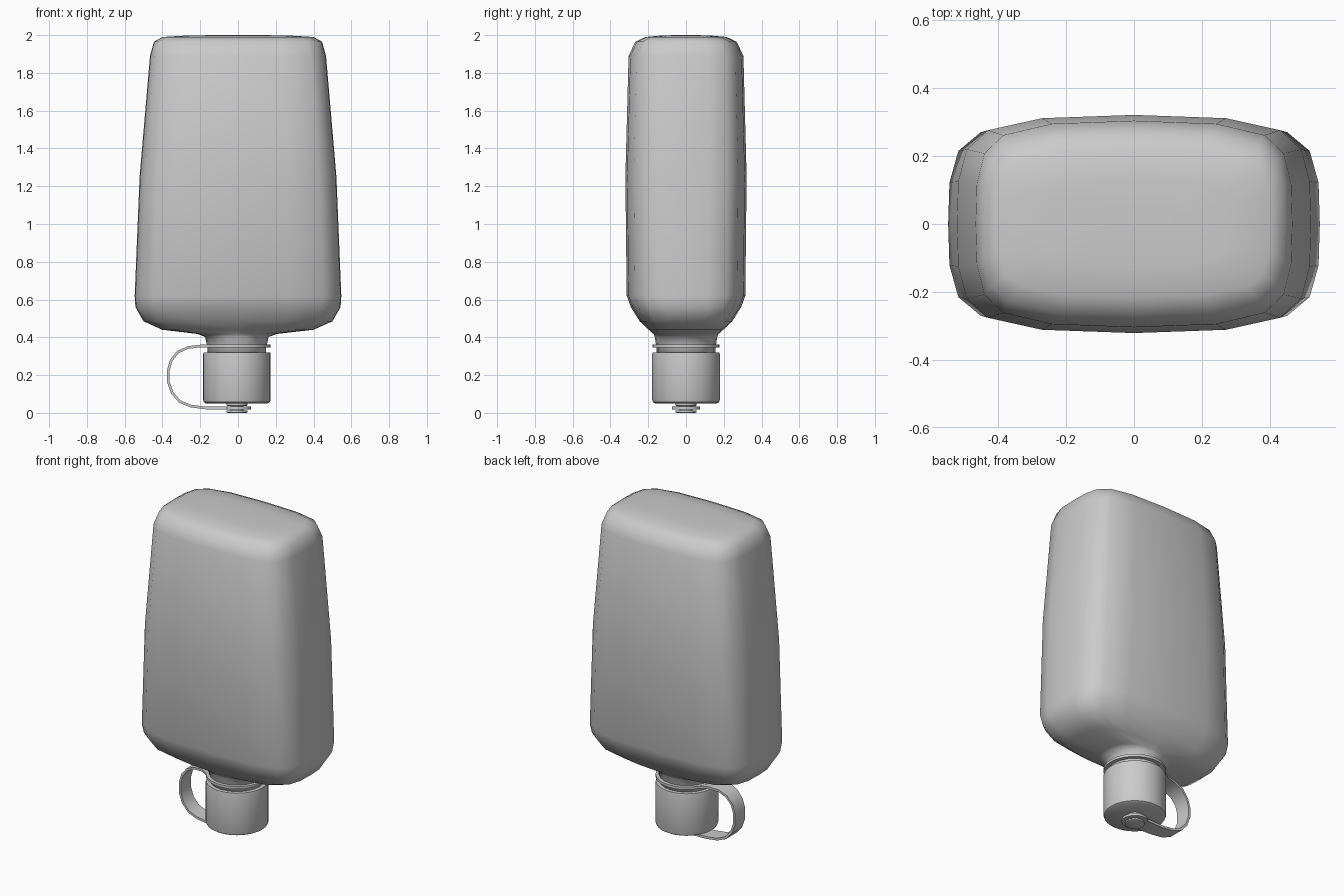
import bpy, bmesh, math

if "Cube" in bpy.data.objects:
    bpy.data.objects.remove(bpy.data.objects["Cube"])

CX = -0.006  # neck and cap axis


def finish(name, bm, angle=None):
    bmesh.ops.recalc_face_normals(bm, faces=bm.faces)
    me = bpy.data.meshes.new(name)
    bm.to_mesh(me)
    bm.free()
    ob = bpy.data.objects.new(name, me)
    bpy.context.collection.objects.link(ob)
    bpy.ops.object.select_all(action='DESELECT')
    ob.select_set(True)
    bpy.context.view_layer.objects.active = ob
    if angle is None:
        bpy.ops.object.shade_smooth()
    else:
        bpy.ops.object.shade_smooth_by_angle(angle=math.radians(angle))
    return ob


def loft(bm, rings, closed=False):
    loops = [[bm.verts.new(p) for p in ring] for ring in rings]
    pairs = list(zip(loops, loops[1:]))
    if closed:
        pairs.append((loops[-1], loops[0]))
    n = len(loops[0])
    for a, b in pairs:
        for i in range(n):
            j = (i + 1) % n
            bm.faces.new((a[i], a[j], b[j], b[i]))
    if not closed:
        bm.faces.new(loops[0])
        bm.faces.new(loops[-1])


def turned(name, profile, closed=False, n=32):
    bm = bmesh.new()
    loft(bm, [[(CX + r * math.cos(2 * math.pi * i / n), r * math.sin(2 * math.pi * i / n), z)
               for i in range(n)] for r, z in profile], closed)
    return finish(name, bm, 35)


# Bottle: rounded-rectangle sections blending into the round neck
quarter = [(1, 0), (.993, .39), (.945, .685), (.825, .86), (.52, .97), (0, 1)]
section = quarter + [(-x, y) for x, y in quarter[-2::-1]]
section += [(x, -y) for x, y in section[-2:0:-1]]
# z, half width, half depth, roundness
stations = [
    (2.0, .12, .05, 0), (1.998, .27, .13, 0), (1.99, .40, .215, 0), (1.965, .445, .268, 0),
    (1.89, .466, .304, 0), (1.25, .521, .321, 0), (.62, .547, .314, 0), (.56, .543, .292, 0),
    (.485, .50, .245, 0), (.44, .40, .197, .15), (.418, .21, .172, .7), (.402, .168, .165, 1),
    (.365, .16, .16, 1), (.355, .155, .155, 1), (.30, .155, .155, 1)]
bm = bmesh.new()
rings = []
for z, a, b, t in stations:
    ring = []
    for i, (x, y) in enumerate(section):
        ang = 2 * math.pi * i / len(section)
        ring.append((a * (x + (math.cos(ang) - x) * t) + CX * t,
                     b * (y + (math.sin(ang) - y) * t), z))
    rings.append(ring)
loft(bm, rings)
finish("bottle_body", bm)

# Screw cap
turned("cap", [(.155, .32), (.177, .32), (.179, .31), (.179, .068), (.175, .057), (.163, .05)])

# Strap collar around the neck
turned("strap_collar", [(.15, .362), (.178, .362), (.178, .346), (.15, .346)], closed=True)

# Button under the cap and strap eyelet
turned("cap_button", [(.055, .052), (.055, .038), (.035, .036), (.035, .012), (.055, .012), (.055, .003), (.048, 0)])
turned("strap_eyelet", [(.03, .033), (.075, .033), (.075, .018), (.03, .018)], closed=True)

# Flat retaining strap: x, z, half width
path = [(-.13, .354, .11), (-.20, .354, .068), (-.265, .346, .055), (-.318, .322, .052),
        (-.354, .277, .05), (-.369, .225, .05), (-.369, .165, .05), (-.348, .105, .05),
        (-.308, .06, .05), (-.25, .036, .05), (-.17, .026, .05), (-.05, .0255, .055)]
h = .007
rings = []
for i, (x, z, w) in enumerate(path):
    p, q = path[max(i - 1, 0)], path[min(i + 1, len(path) - 1)]
    dx, dz = q[0] - p[0], q[1] - p[1]
    l = math.hypot(dx, dz)
    nx, nz = -dz / l * h, dx / l * h
    rings.append([(x + nx, -w, z + nz), (x + nx, w, z + nz), (x - nx, w, z - nz), (x - nx, -w, z - nz)])
bm = bmesh.new()
loft(bm, rings)
finish("cap_strap", bm, 40)
